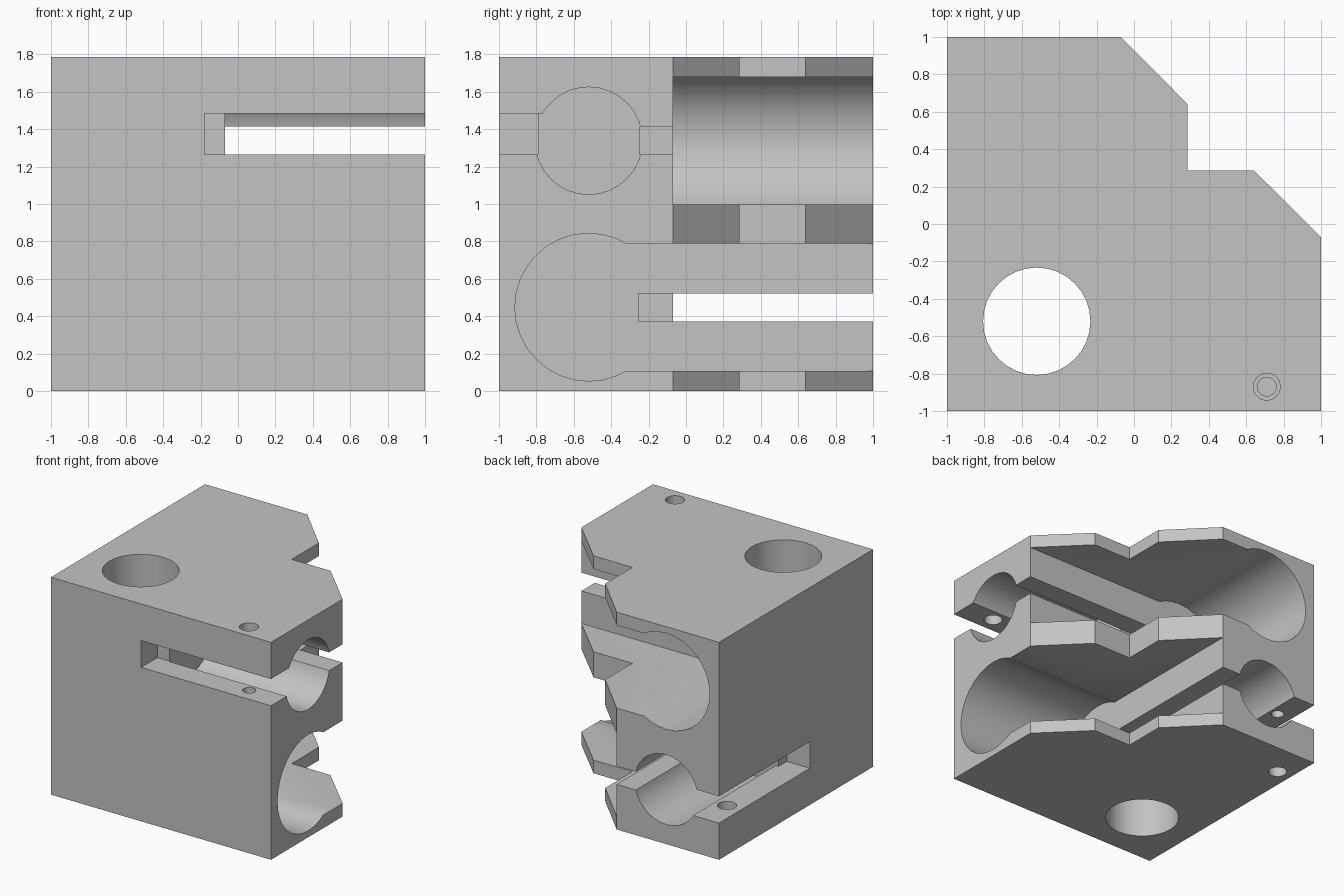
import bpy
import bmesh
import math
from mathutils import Matrix, Vector

cube = bpy.data.objects.get("Cube")
if cube:
    bpy.data.objects.remove(cube)

HEIGHT = 1.786
ROD = -0.52      # offset of every rod bore from the centre planes
INNER = -0.07    # where bores and cavities stop inside the block
LOW, HIGH = 0.448, HEIGHT - 0.448
OUT = 1.2        # overshoot past the outer faces

# Half turn that swaps x with y and top with bottom
SWAP = Matrix(((0, 1, 0, 0), (1, 0, 0, 0), (0, 0, -1, HEIGHT), (0, 0, 0, 1)))

grey = bpy.data.materials.new("light grey")
grey.use_nodes = True
colour = (0.55, 0.55, 0.55, 1)
grey.diffuse_color = colour
grey.node_tree.nodes["Principled BSDF"].inputs["Base Color"].default_value = colour


def finish(name, bm):
    bmesh.ops.recalc_face_normals(bm, faces=bm.faces)
    mesh = bpy.data.meshes.new(name)
    bm.to_mesh(mesh)
    bm.free()
    mesh.materials.append(grey)
    obj = bpy.data.objects.new(name, mesh)
    bpy.context.collection.objects.link(obj)
    return obj


def prism(name, points, bottom, top):
    bm = bmesh.new()
    face = bm.faces.new([bm.verts.new((x, y, bottom)) for x, y in points])
    ext = bmesh.ops.extrude_face_region(bm, geom=[face])
    verts = [v for v in ext["geom"] if isinstance(v, bmesh.types.BMVert)]
    bmesh.ops.translate(bm, verts=verts, vec=(0, 0, top - bottom))
    return finish(name, bm)


def box(name, x, y, z):
    pts = [(x[0], y[0]), (x[1], y[0]), (x[1], y[1]), (x[0], y[1])]
    return prism(name, pts, *z)


def cylinder(name, start, end, radius):
    start, end = Vector(start), Vector(end)
    axis = end - start
    place = Matrix.Translation((start + end) / 2) @ axis.to_track_quat("Z", "Y").to_matrix().to_4x4()
    bm = bmesh.new()
    bmesh.ops.create_cone(bm, cap_ends=True, segments=32, radius1=radius,
                          radius2=radius, depth=axis.length, matrix=place)
    return finish(name, bm)


# Block with chamfered corners and a notch
block = prism("clamp_block", [(-1, -1), (1, -1), (1, INNER), (0.64, 0.287), (0.287, 0.287),
                              (0.287, 0.64), (INNER, 1), (-1, 1)], 0, HEIGHT)

# Vertical rod bore
cutters = [cylinder("vertical_bore", (ROD, ROD, -1), (ROD, ROD, 3), 0.287)]

# Two matching sets of cuts, one per horizontal rod
for side, matrix in (("upper", Matrix()), ("lower", SWAP)):
    cuts = [
        # Open cavity with a round inner end
        cylinder(side + "_cavity_round", (INNER, ROD, LOW), (OUT, ROD, LOW), 0.395),
        box(side + "_cavity_slab", (INNER, OUT), (ROD, OUT), (LOW - 0.34, LOW + 0.34)),
        # Rod bore
        cylinder(side + "_rod_bore", (INNER, ROD, HIGH), (OUT, ROD, HIGH), 0.287),
        # Clamping slot, outer and inner halves
        box(side + "_outer_slot", (INNER, OUT), (-OUT, ROD), (1.265, 1.485)),
        box(side + "_outer_slot_end", (-0.18, OUT), (-OUT, -0.79), (1.265, 1.485)),
        box(side + "_inner_slot", (INNER, OUT), (ROD, 0), (1.265, 1.415)),
        box(side + "_inner_slot_end", (-0.255, OUT), (-0.245, 0), (1.265, 1.415)),
        # Screw clearance hole and thread hole
        cylinder(side + "_screw_hole", (0.71, -0.87, 1.4), (0.71, -0.87, 2), 0.072),
        cylinder(side + "_thread_hole", (0.71, -0.87, 0.92), (0.71, -0.87, 1.4), 0.05),
    ]
    for cut in cuts:
        cut.data.transform(matrix)
    cutters += cuts

for cut in cutters:
    cut.hide_render = True
    mod = block.modifiers.new(cut.name, "BOOLEAN")
    mod.operation = "DIFFERENCE"
    mod.solver = "EXACT"
    mod.object = cut

# Apply the cuts, then remove the helpers
bpy.context.view_layer.update()
result = bpy.data.meshes.new_from_object(
    block.evaluated_get(bpy.context.evaluated_depsgraph_get()))
block.modifiers.clear()
block.data = result
result.materials.clear()
result.materials.append(grey)
for cut in cutters:
    bpy.data.objects.remove(cut)

# Smooth bores, crisp edges
bpy.ops.object.select_all(action="DESELECT")
block.select_set(True)
bpy.context.view_layer.objects.active = block
bpy.ops.object.shade_smooth_by_angle(angle=math.radians(30))
